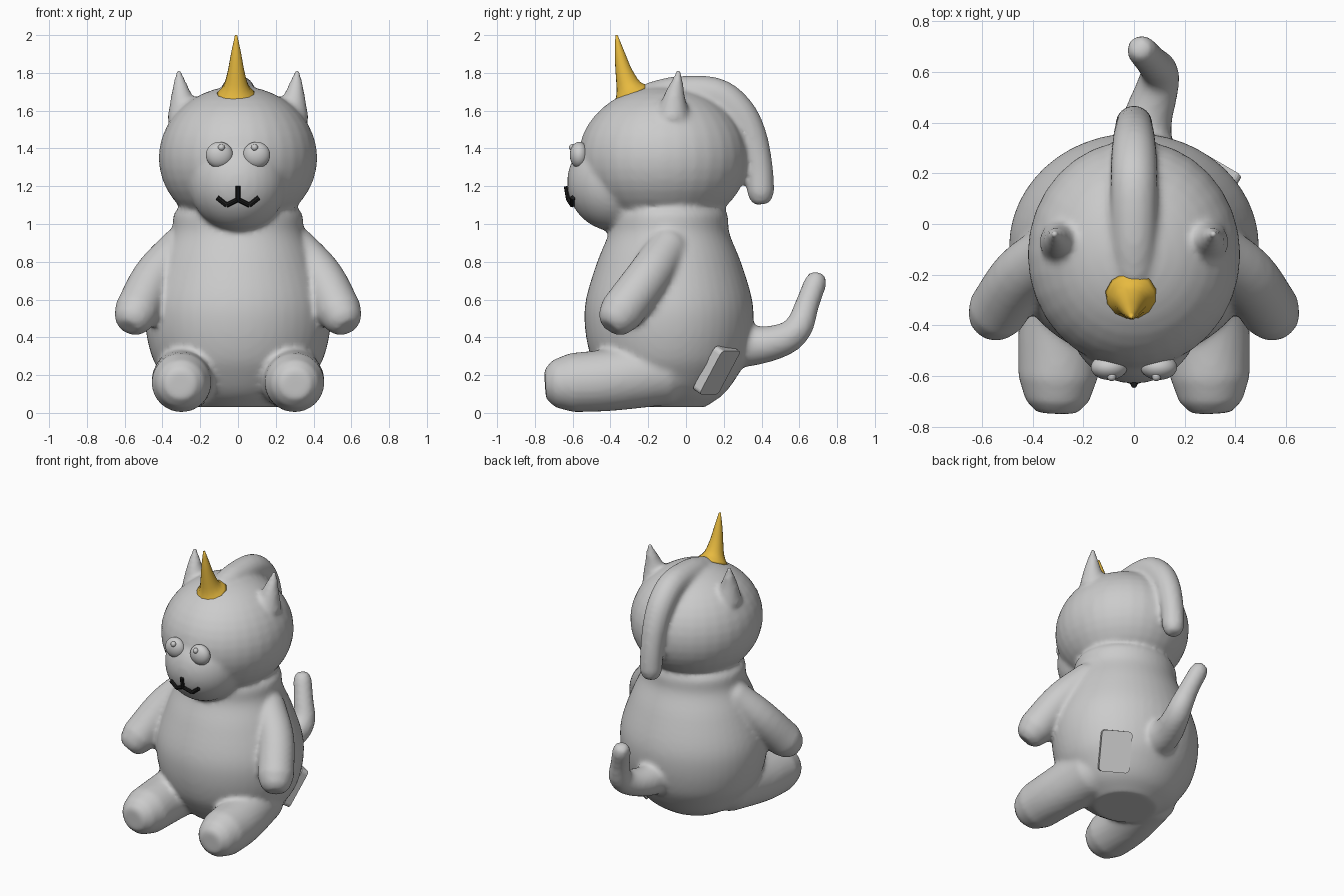
import bpy, bmesh, math
from mathutils import Vector, Matrix

if "Cube" in bpy.data.objects:
    bpy.data.objects.remove(bpy.data.objects["Cube"])


def material(name, colour):
    mat = bpy.data.materials.new(name)
    mat.use_nodes = True
    mat.diffuse_color = (*colour, 1)
    mat.node_tree.nodes["Principled BSDF"].inputs["Base Color"].default_value = (*colour, 1)
    return mat


grey = material("soft grey", (0.6, 0.6, 0.6))
gold = material("horn gold", (0.8, 0.49, 0.05))
black = material("mouth black", (0.012, 0.012, 0.012))


def spline(points, steps):
    """Smooth a path of (x, y, z, radius) points."""
    pts = [Vector(p) for p in points]
    ext = [pts[0] * 2 - pts[1]] + pts + [pts[-1] * 2 - pts[-2]]
    out = []
    for a, b, c, d in zip(ext, ext[1:], ext[2:], ext[3:]):
        for i in range(steps):
            t = i / steps
            out.append((b * 2 + (c - a) * t + (a * 2 - b * 5 + c * 4 - d) * t ** 2
                        + (b * 3 - a - c * 3 + d) * t ** 3) * 0.5)
    return out + [pts[-1]]


def tube(bm, points, sides=28, steps=4, round_ends=True):
    """Loft circles along a path, optionally with rounded ends."""
    path = [(p.xyz, p.w) for p in spline(points, steps)]
    if round_ends:
        for _ in range(2):
            path.reverse()
            p, r = path[-1]
            d = (p - path[-2][0]).normalized()
            path += [(p + d * r * 0.6, r * 0.8), (p + d * r * 0.9, r * 0.5)]
    rings, u = [], None
    for i, (p, r) in enumerate(path):
        t = (path[min(i + 1, len(path) - 1)][0] - path[max(i - 1, 0)][0]).normalized()
        u = t.orthogonal() if u is None else u - t * u.dot(t)
        u.normalize()
        v = t.cross(u)
        angles = [math.tau * k / sides for k in range(sides)]
        rings.append([bm.verts.new(p + (u * math.cos(a) + v * math.sin(a)) * r) for a in angles])
    for a, b in zip(rings, rings[1:]):
        for k in range(sides):
            n = (k + 1) % sides
            bm.faces.new((a[k], a[n], b[n], b[k]))
    bm.faces.new(rings[0][::-1])
    bm.faces.new(rings[-1])
    return [v for ring in rings for v in ring]


def ball(bm, centre, radii):
    mat = Matrix.Translation(centre) @ Matrix.Diagonal((*radii, 1))
    bmesh.ops.create_uvsphere(bm, u_segments=32, v_segments=20, radius=1, matrix=mat)


def finish(bm, name, mat, smooth=True):
    bmesh.ops.recalc_face_normals(bm, faces=bm.faces[:])
    mesh = bpy.data.meshes.new(name)
    for f in bm.faces:
        f.smooth = smooth
    bm.to_mesh(mesh)
    bm.free()
    mesh.materials.append(mat)
    obj = bpy.data.objects.new(name, mesh)
    bpy.context.collection.objects.link(obj)
    return obj


def mirrored(points, side):
    return [(p[0] * side, *p[1:]) for p in points]


# Torso: a pear shape, slightly wider than deep
bm = bmesh.new()
profile = [(0.03, 0.19), (0.1, 0.29), (0.2, 0.365), (0.3, 0.415), (0.45, 0.445),
           (0.6, 0.44), (0.8, 0.38), (0.95, 0.32), (1.05, 0.31), (1.1, 0.27)]
torso = tube(bm, [(0, -0.09, z, r) for z, r in profile], sides=48, round_ends=False)
for v in torso:
    v.co.x *= 1.1

# Head and snout
ball(bm, (0, -0.12, 1.35), (0.42, 0.45, 0.38))
ball(bm, (0, -0.37, 1.22), (0.26, 0.26, 0.26))

# Arms, legs and ears
arm = [(0.30, -0.09, 0.88, 0.11), (0.44, -0.20, 0.72, 0.118), (0.54, -0.345, 0.53, 0.118)]
leg = [(0.24, -0.12, 0.22, 0.18), (0.29, -0.40, 0.175, 0.165), (0.30, -0.605, 0.16, 0.157)]
ear = [(0.285, -0.07, 1.57, 0.09), (0.30, -0.06, 1.68, 0.056),
       (0.31, -0.045, 1.76, 0.03), (0.315, -0.04, 1.81, 0.014)]
for side in (1, -1):
    for limb in (arm, leg, ear):
        tube(bm, mirrored(limb, side))

# Mane running over the head and hanging down behind
tube(bm, [(0, -0.19, 1.67, 0.08), (0, -0.05, 1.69, 0.092), (0, 0.15, 1.685, 0.092),
          (0, 0.27, 1.60, 0.09), (0, 0.345, 1.47, 0.082), (0, 0.385, 1.3, 0.075),
          (0, 0.395, 1.17, 0.073)])

# Bent tail
tube(bm, [(0.03, 0.24, 0.36, 0.13), (0.05, 0.40, 0.36, 0.10), (0.09, 0.53, 0.395, 0.085),
          (0.10, 0.60, 0.46, 0.075), (0.07, 0.64, 0.57, 0.064), (0.03, 0.685, 0.69, 0.06)])

# Fuse everything into one soft skin
body = finish(bm, "plush_body", grey)
remesh = body.modifiers.new("fuse", 'REMESH')
remesh.mode = 'VOXEL'
remesh.voxel_size = 0.016
remesh.use_smooth_shade = True
soften = body.modifiers.new("soften", 'SMOOTH')
soften.factor = 0.5
soften.iterations = 6

# Horn with a flared base
bm = bmesh.new()
tube(bm, [(-0.01, -0.285, 1.685, 0.105), (-0.01, -0.305, 1.73, 0.068), (-0.01, -0.33, 1.81, 0.045),
          (-0.01, -0.35, 1.90, 0.028), (-0.01, -0.368, 2.0, 0.006)],
     sides=12, steps=3, round_ends=False)
finish(bm, "horn", gold)

# Eyes with small raised pupils
for side, label in ((1, "left"), (-1, "right")):
    bm = bmesh.new()
    ball(bm, (0.098 * side, -0.565, 1.365), (0.072, 0.05, 0.07))
    finish(bm, label + "_eye", grey)
    bm = bmesh.new()
    ball(bm, (0.088 * side, -0.602, 1.405), (0.018, 0.018, 0.018))
    finish(bm, label + "_pupil", grey)

# Mouth: a short stem with two upturned strokes
bm = bmesh.new()
stem = [(0, -0.634, 1.20, 0.013), (0, -0.622, 1.13, 0.013)]
stroke = [(0, -0.622, 1.13, 0.013), (0.06, -0.602, 1.10, 0.013)]
corner = [(0.06, -0.602, 1.10, 0.013), (0.11, -0.60, 1.14, 0.013)]
tube(bm, stem, sides=8, steps=1, round_ends=False)
for side in (1, -1):
    for part in (stroke, corner):
        tube(bm, mirrored(part, side), sides=8, steps=1, round_ends=False)
finish(bm, "mouth", black, smooth=False)

# Rounded patch on the lower left of the back, seated on the skin
bpy.context.view_layer.update()
skin = body.evaluated_get(bpy.context.evaluated_depsgraph_get())
hit, spot, _, _ = skin.ray_cast(Vector((1, 0.17, 0.22)), Vector((-1, 0, 0)))
if not hit:
    spot = Vector((0.27, 0.17, 0.22))
across = Vector((-0.86, 0.5, 0)).normalized()
out = Vector((0.43, 0.73, -0.52))
out = (out - across * out.dot(across)).normalized()
up = out.cross(across)
bm = bmesh.new()
bmesh.ops.create_cube(bm, size=1, matrix=Matrix.Diagonal((0.2, 0.27, 0.05, 1)))
uprights = [e for e in bm.edges if abs(e.verts[0].co.z - e.verts[1].co.z) > 0.01]
bmesh.ops.bevel(bm, geom=uprights, offset=0.025, segments=4, profile=0.5, affect='EDGES')
patch = finish(bm, "back_patch", grey, smooth=False)
frame = Matrix((across, up, out)).transposed().to_4x4()
patch.matrix_world = Matrix.Translation(spot - out * 0.011) @ frame
